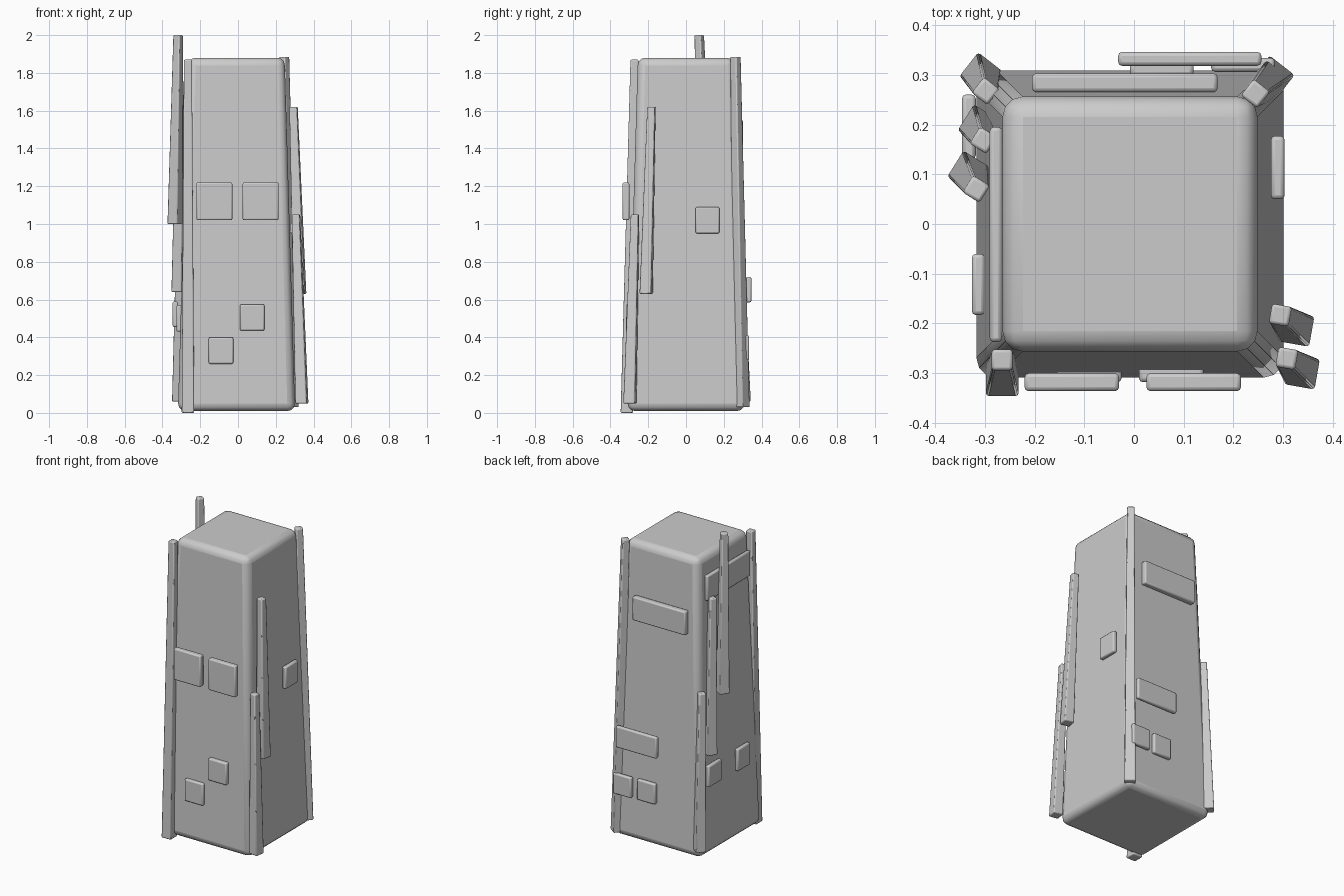
import bpy
from math import radians
from mathutils import Vector, Matrix

cube = bpy.data.objects.get("Cube")
if cube:
    bpy.data.objects.remove(cube, do_unlink=True)

grey = bpy.data.materials.new("plain grey")
grey.use_nodes = True
colour = (0.6, 0.6, 0.6, 1)
grey.diffuse_color = colour
grey.node_tree.nodes["Principled BSDF"].inputs["Base Color"].default_value = colour


def tapered_box(name, base, top, base_size, top_size, bevel, segments=2, turn=0):
    """Box running from base centre to top centre, with rounded edges."""
    spin = Matrix.Rotation(radians(turn), 3, "Z")
    corners = [(-.5, -.5), (.5, -.5), (.5, .5), (-.5, .5)]
    verts = []
    for centre, size in ((base, base_size), (top, top_size)):
        for cx, cy in corners:
            verts.append(Vector(centre) + spin @ Vector((cx * size[0], cy * size[1], 0)))
    faces = [(3, 2, 1, 0), (4, 5, 6, 7)]
    faces += [(i, (i + 1) % 4, (i + 1) % 4 + 4, i + 4) for i in range(4)]
    mesh = bpy.data.meshes.new(name)
    mesh.from_pydata(verts, [], faces)
    mesh.materials.append(grey)
    obj = bpy.data.objects.new(name, mesh)
    bpy.context.collection.objects.link(obj)
    mod = obj.modifiers.new("rounded edges", "BEVEL")
    mod.width = bevel
    mod.segments = segments
    mod.limit_method = "NONE"
    bpy.ops.object.select_all(action="DESELECT")
    obj.select_set(True)
    bpy.context.view_layer.objects.active = obj
    bpy.ops.object.shade_smooth_by_angle(angle=radians(35))
    return obj


def plate(name, xs, ys, zs):
    """Upright rounded plate given by its extents."""
    cx, cy = sum(xs) / 2, sum(ys) / 2
    size = (xs[1] - xs[0], ys[1] - ys[0])
    tapered_box(name, (cx, cy, zs[0]), (cx, cy, zs[1]), size, size, 0.008)


# Tapering tower body
tapered_box("tower_body", (-.008, 0, .01), (-.008, 0, 1.88), (.62, .62), (.51, .51), .04, 3)

# Leaning tapered slats: base centre, top centre, turn, base and top width
slats = {
    "front_right_corner_slat": ((-.265, -.313, 0), (-.265, -.273, 1.87), 0, .066, .042),
    "back_left_corner_slat": ((.278, .294, .03), (.244, .262, 1.885), -38, .064, .042),
    "back_right_corner_slat": ((-.308, .302, .06), (-.298, .267, 1.05), -38, .062, .040),
    "right_middle_slat": ((-.312, .198, .64), (-.303, .168, 1.62), -32, .062, .040),
    "right_high_slat": ((-.333, .105, 1.0), (-.317, .070, 2.0), -32, .062, .040),
    "left_high_slat": ((.327, -.211, .63), (.294, -.183, 1.62), -10, .062, .040),
    "left_low_slat": ((.338, -.297, .05), (.307, -.27, 1.05), -10, .062, .040),
}
for name, (base, top, turn, wide, narrow) in slats.items():
    tapered_box(name, base, top, (wide, wide), (narrow, narrow), .006, 2, turn)

# Front plates
plate("front_upper_plate_right", (-.22, -.03), (-.336, -.30), (1.02, 1.22))
plate("front_upper_plate_left", (.025, .215), (-.336, -.30), (1.02, 1.22))
plate("front_middle_plate", (.01, .14), (-.318, -.28), (.435, .575))
plate("front_low_plate", (-.155, -.025), (-.318, -.29), (.26, .40))

# Left side plate
plate("left_plate", (.275, .303), (.05, .177), (.95, 1.09))

# Back plates
plate("back_high_plate", (-.205, .168), (.265, .303), (1.40, 1.55))
plate("back_middle_plate", (-.032, .256), (.318, .346), (.585, .72))
plate("back_low_plate_right", (-.008, .12), (.298, .326), (.28, .41))
plate("back_low_plate_left", (.155, .283), (.306, .334), (.28, .41))

# Right side plates
plate("right_high_plate", (-.29, -.265), (-.237, .195), (1.60, 1.76))
plate("right_low_plate_back", (-.346, -.318), (.13, .26), (.455, .59))
plate("right_low_plate_front", (-.326, -.30), (-.183, -.06), (.43, .57))
